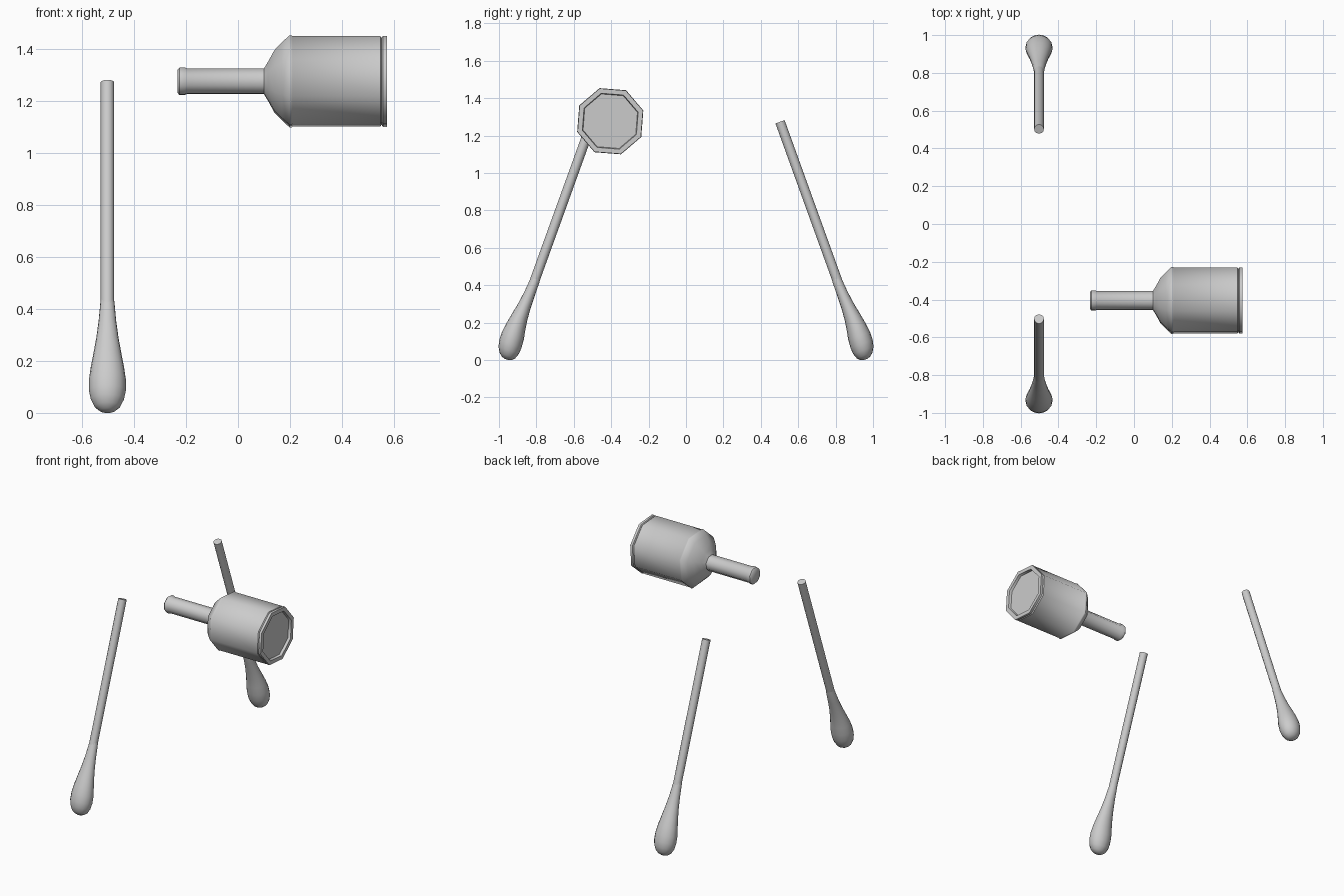
import bpy, bmesh, math
from mathutils import Vector

if "Cube" in bpy.data.objects:
    bpy.data.objects.remove(bpy.data.objects["Cube"])

grey = bpy.data.materials.new("plain grey")
grey.diffuse_color = (0.6, 0.6, 0.6, 1)
grey.use_nodes = True
grey.node_tree.nodes["Principled BSDF"].inputs["Base Color"].default_value = grey.diffuse_color


def loft(name, rings, sides, phase, u, v, angle):
    """Skin polygon rings (centre, radius along u, radius along v) and cap both ends."""
    bm = bmesh.new()
    loops = []
    for c, ru, rv in rings:
        loops.append([bm.verts.new(c + u * ru * math.cos(phase + 2 * math.pi * i / sides)
                                   + v * rv * math.sin(phase + 2 * math.pi * i / sides))
                      for i in range(sides)])
    for a, b in zip(loops, loops[1:]):
        for i in range(sides):
            j = (i + 1) % sides
            bm.faces.new((a[i], a[j], b[j], b[i]))
    bm.faces.new(loops[0][::-1])
    bm.faces.new(loops[-1])
    bmesh.ops.recalc_face_normals(bm, faces=bm.faces)
    mesh = bpy.data.meshes.new(name)
    bm.to_mesh(mesh)
    bm.free()
    mesh.materials.append(grey)
    ob = bpy.data.objects.new(name, mesh)
    bpy.context.collection.objects.link(ob)
    bpy.ops.object.select_all(action='DESELECT')
    ob.select_set(True)
    bpy.context.view_layer.objects.active = ob
    bpy.ops.object.shade_smooth_by_angle(angle=math.radians(angle))
    return ob


X, Y, Z = Vector((1, 0, 0)), Vector((0, 1, 0)), Vector((0, 0, 1))

# Eight-sided bottle lying along x: lip, neck, shoulder, body, foot ring, recessed base
profile = [(-0.233, 0.047), (-0.225, 0.056), (-0.205, 0.056), (-0.197, 0.052),
           (0.10, 0.052), (0.116, 0.080), (0.14, 0.126), (0.168, 0.157), (0.198, 0.186),
           (0.207, 0.186), (0.21, 0.183), (0.548, 0.183), (0.553, 0.176),
           (0.558, 0.184), (0.574, 0.184), (0.574, 0.157), (0.557, 0.153)]
loft("bottle", [(Vector((x, -0.405, 1.277)), r, r) for x, r in profile],
     8, math.radians(18), Y, Z, 46)

# Swab head rings: distance up the stick, outward shift, width, depth
head = [(0.0, 0.010, 0.012, 0.012), (0.006, 0.011, 0.030, 0.028), (0.022, 0.013, 0.050, 0.045),
        (0.05, 0.016, 0.064, 0.058), (0.085, 0.019, 0.071, 0.063), (0.13, 0.021, 0.071, 0.062),
        (0.18, 0.023, 0.064, 0.054), (0.235, 0.022, 0.054, 0.045), (0.30, 0.018, 0.043, 0.036),
        (0.37, 0.014, 0.034, 0.030), (0.45, 0.011, 0.027, 0.026), (0.49, 0.011, 0.020, 0.020)]
stick = [(0.25, 0.012, 0.026, 0.026), (1.35, 0.013, 0.026, 0.026)]
tilt = math.radians(19.9)

# Two leaning swabs, mirrored front to back
for side, label in ((-1, "front"), (1, "back")):
    up = Vector((0, -side * math.sin(tilt), math.cos(tilt)))
    out = Vector((0, side * math.cos(tilt), math.sin(tilt)))
    foot = Vector((-0.503, side * 0.95, 0.0))
    for part, rings, sides in (("swab_head", head, 16), ("swab_stick", stick, 12)):
        loft(label + "_" + part,
             [(foot + up * s + out * n, w, d) for s, n, w, d in rings],
             sides, 0, X, out, 40)
